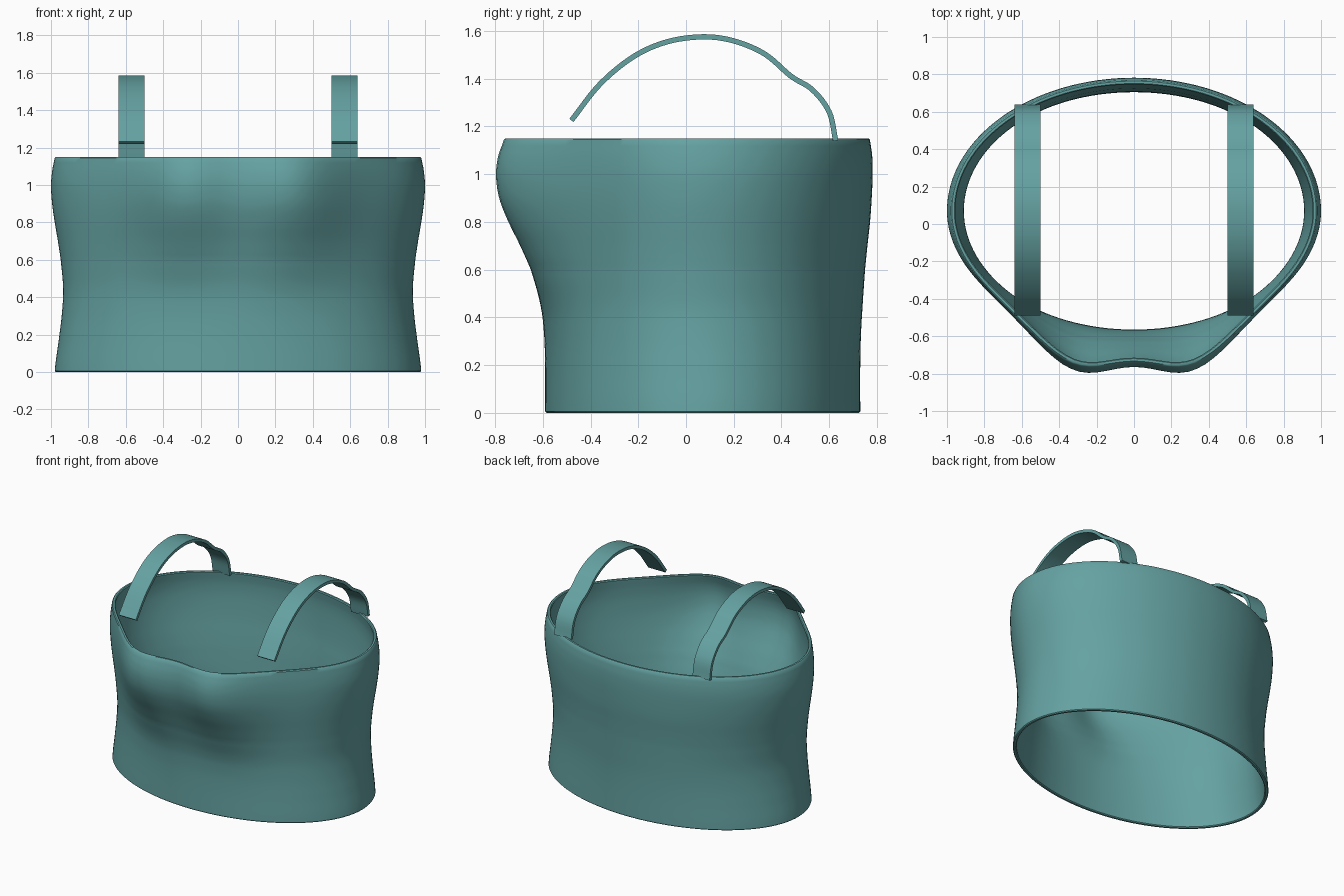
import bpy, bmesh, math
from mathutils import Vector

if "Cube" in bpy.data.objects:
    bpy.data.objects.remove(bpy.data.objects["Cube"])

# Height stations: z, half width, back y, front bulge amount
STATIONS = [(0.0, 0.98, 0.73, 0.0), (0.2, 0.955, 0.73, 0.0), (0.33, 0.94, 0.733, 0.006),
            (0.45, 0.935, 0.74, 0.025), (0.6, 0.948, 0.75, 0.075), (0.7, 0.963, 0.76, 0.122),
            (0.8, 0.98, 0.771, 0.172), (0.9, 0.994, 0.778, 0.21), (1.0, 1.0, 0.782, 0.223),
            (1.08, 0.993, 0.78, 0.213), (1.15, 0.98, 0.77, 0.19)]
TOP, WALL, EDGE, N = 1.15, 0.025, 0.006, 128


def spline(p0, p1, p2, p3, t):
    return 0.5 * (2 * p1 + (p2 - p0) * t + (2 * p0 - 5 * p1 + 4 * p2 - p3) * t * t
                  + (3 * p1 - p0 - 3 * p2 + p3) * t ** 3)


def station(z):
    i = max(k for k in range(len(STATIONS) - 1) if STATIONS[k][0] <= z + 1e-9)
    a, b = STATIONS[i], STATIONS[i + 1]
    p, n = STATIONS[max(i - 1, 0)], STATIONS[min(i + 2, len(STATIONS) - 1)]
    t = (z - a[0]) / (b[0] - a[0])
    return [spline(p[k], a[k], b[k], n[k], t) for k in (1, 2, 3)]


def ring(z, inset):
    """Oval with two soft front lobes, moved inward by inset."""
    half, back, bulge = station(z)
    pts = []
    for i in range(N):
        a = 2 * math.pi * i / N
        x, s = half * math.cos(a), math.sin(a)
        if s >= 0:
            y = 0.07 + (back - 0.07) * s
        else:
            lobes = sum(math.exp(-(x - c) ** 2 / 0.096) for c in (-0.3, 0.3))
            y = 0.07 + 0.66 * s - bulge * lobes * min(1, -s * 2.5)
        pts.append(Vector((x, y, z)))
    out = []
    for i, p in enumerate(pts):
        d = pts[(i + 1) % N] - pts[i - 1]
        out.append(p - Vector((d.y, -d.x, 0)).normalized() * inset)
    return out


def make_object(name, rings, close_rings, angle):
    """Skin a list of closed loops."""
    bm = bmesh.new()
    loops = [[bm.verts.new(p) for p in r] for r in rings]
    pairs = list(zip(loops, loops[1:]))
    if close_rings:
        pairs.append((loops[-1], loops[0]))
    else:
        bm.faces.new(loops[0])
        bm.faces.new(loops[-1])
    for a, b in pairs:
        for i in range(len(a)):
            j = (i + 1) % len(a)
            bm.faces.new((a[i], a[j], b[j], b[i]))
    bmesh.ops.recalc_face_normals(bm, faces=bm.faces)
    mesh = bpy.data.meshes.new(name)
    bm.to_mesh(mesh)
    bm.free()
    mesh.materials.append(fabric)
    ob = bpy.data.objects.new(name, mesh)
    bpy.context.collection.objects.link(ob)
    bpy.ops.object.select_all(action='DESELECT')
    ob.select_set(True)
    bpy.context.view_layer.objects.active = ob
    bpy.ops.object.shade_smooth_by_angle(angle=math.radians(angle))
    return ob


fabric = bpy.data.materials.new("teal_fabric")
fabric.diffuse_color = (0.13, 0.36, 0.36, 1)
fabric.use_nodes = True
fabric.node_tree.nodes["Principled BSDF"].inputs["Base Color"].default_value = fabric.diffuse_color

# Bodice: outer wall up, over the rim, inner wall down, closed at the hem
levels = [EDGE + (TOP - 2 * EDGE) * i / 44 for i in range(45)]
profile = [(0, EDGE)] + [(z, 0) for z in levels] + [(TOP, EDGE), (TOP, WALL - EDGE)]
profile += [(z, WALL) for z in reversed(levels)] + [(0, WALL - EDGE)]
make_object("bodice", [ring(z, d) for z, d in profile], True, 40)

# Straps: arched ribbons fixed at the back and free at the front
PATH = [(-0.48, 1.225), (-0.36, 1.377), (-0.22, 1.492), (-0.08, 1.554), (0.07, 1.575),
        (0.2, 1.558), (0.33, 1.503), (0.44, 1.41), (0.53, 1.353), (0.6, 1.26), (0.627, 1.14)]
path = [Vector(p) for p in PATH]
path = [path[0] * 2 - path[1]] + path + [path[-1] * 2 - path[-2]]
curve = [spline(*path[i:i + 4], k / 6) for i in range(len(path) - 3) for k in range(6)]
curve.append(path[-2])
for side, label in ((-1, "left"), (1, "right")):
    sections = []
    for i, p in enumerate(curve):
        d = (curve[min(i + 1, len(curve) - 1)] - curve[max(i - 1, 0)]).normalized()
        n = Vector((-d.y, d.x)) * 0.011
        sections.append([(side * x, p.x + s * n.x, p.y + s * n.y)
                         for x, s in ((0.5, -1), (0.64, -1), (0.64, 1), (0.5, 1))])
    make_object(label + "_strap", sections, False, 40)
